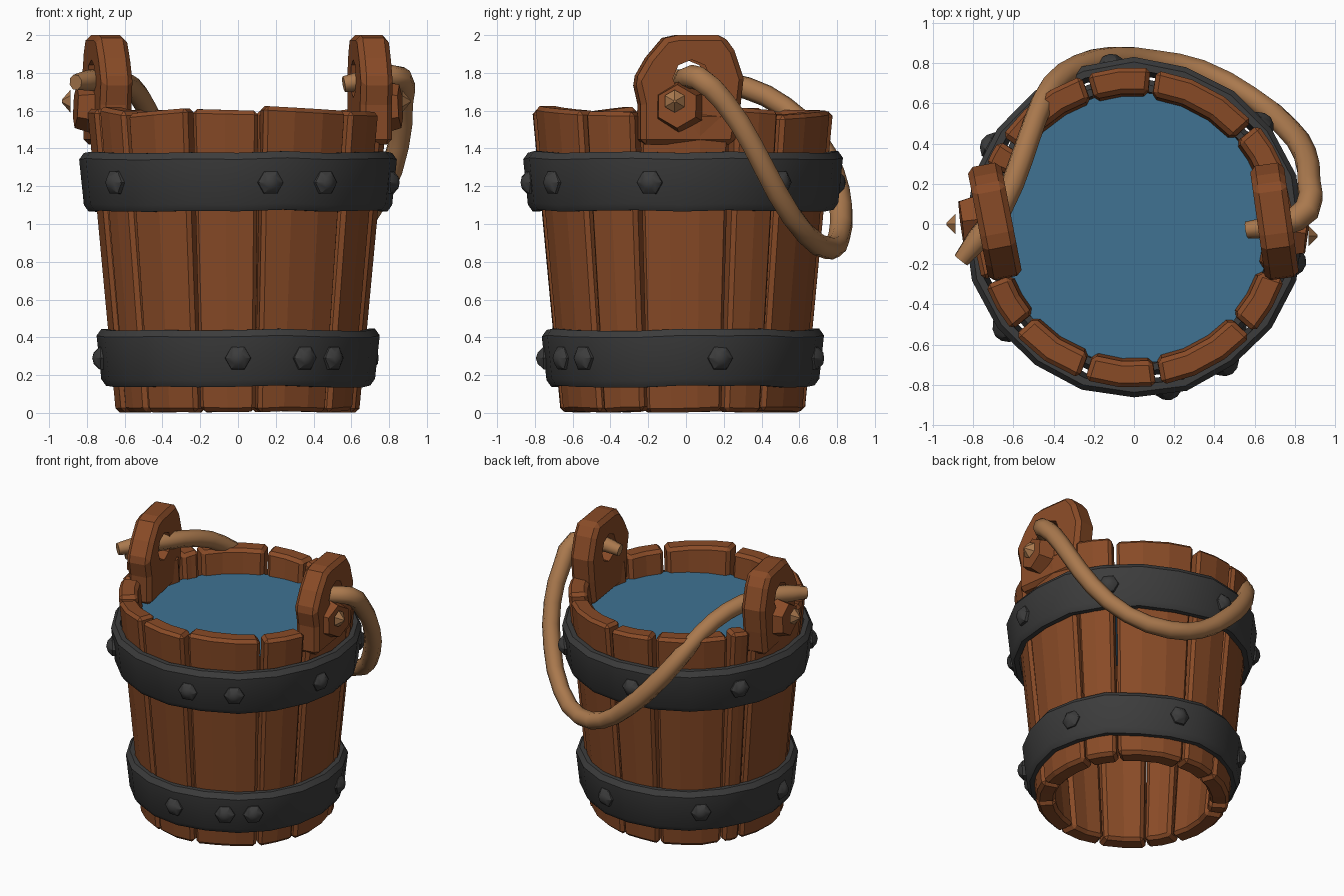
import bpy, bmesh, math, random
from math import sin, cos, radians
from mathutils import Matrix, Vector

random.seed(4)
if "Cube" in bpy.data.objects:
    bpy.data.objects.remove(bpy.data.objects["Cube"])

CY = -0.02       # bucket axis offset in y
WALL = 0.13      # stave thickness


def material(name, rgb):
    m = bpy.data.materials.new(name)
    m.use_nodes = True
    m.diffuse_color = (*rgb, 1)
    bsdf = m.node_tree.nodes["Principled BSDF"]
    bsdf.inputs["Base Color"].default_value = (*rgb, 1)
    bsdf.inputs["Roughness"].default_value = 0.8
    return m


WOOD = material("brown_wood", (0.25, 0.07, 0.02))
IRON = material("dark_iron", (0.045, 0.045, 0.045))
ROPE = material("tan_rope", (0.40, 0.19, 0.075))
WATER = material("blue_water", (0.05, 0.17, 0.29))


def finish(name, bm, mat, smooth=None, bevel=0):
    bmesh.ops.recalc_face_normals(bm, faces=bm.faces)
    me = bpy.data.meshes.new(name)
    bm.to_mesh(me)
    bm.free()
    me.materials.append(mat)
    ob = bpy.data.objects.new(name, me)
    bpy.context.collection.objects.link(ob)
    if smooth:
        smooth_object(ob, smooth)
    if bevel:
        mod = ob.modifiers.new("worn_edges", 'BEVEL')
        mod.width = bevel
        mod.segments = 1
        mod.limit_method = 'ANGLE'
        mod.angle_limit = radians(40)
    return ob


def smooth_object(ob, angle):
    bpy.ops.object.select_all(action='DESELECT')
    ob.select_set(True)
    bpy.context.view_layer.objects.active = ob
    bpy.ops.object.shade_smooth_by_angle(angle=radians(angle))


def wall_radius(z):
    return 0.65 + 0.15 * z / 1.6


def polar(r, deg, z):
    return Vector((r * cos(radians(deg)), CY + r * sin(radians(deg)), z))


# Staves: curved boards of uneven width
def stave(name, a0, a1, top):
    bm = bmesh.new()
    steps = 3 if a1 - a0 > 30 else 2
    shift = random.uniform(-0.008, 0.008)
    tilt = random.uniform(-0.015, 0.015)
    rings = []
    for i in range(steps + 1):
        t = i / steps
        ring = []
        for z in (0.0, top):
            deg = a0 + (a1 - a0) * t
            deg += (0.5 - t) * (2.2 if z else 1.2)
            zz = z + (tilt * (2 * t - 1) if z else random.uniform(0, 0.012))
            r = wall_radius(z) + shift
            ring.append((bm.verts.new(polar(r, deg, zz)),
                         bm.verts.new(polar(r - WALL, deg, zz))))
        (bo, bi), (to, ti) = ring
        rings.append((bo, to, ti, bi))
    for p, q in zip(rings, rings[1:]):
        for k in range(4):
            n = (k + 1) % 4
            bm.faces.new((p[k], p[n], q[n], q[k]))
    bm.faces.new(rings[0])
    bm.faces.new(rings[-1])
    finish(name, bm, WOOD, bevel=0.022)


joints = [-18, 20, 41, 83, 108, 146, 158, 200, 221, 251, 279, 318, 342]
for n, (a, b) in enumerate(zip(joints, joints[1:])):
    stave(f"stave_{n + 1}", a, b, random.uniform(1.585, 1.615))


# Tall handle boards with an eye for the rope
HEAD = [(-0.25, 1.42), (-0.25, 1.63), (-0.28, 1.76), (-0.21, 1.88), (-0.12, 1.985),
        (-0.05, 2.0), (0.19, 2.0), (0.25, 1.92), (0.30, 1.77), (0.28, 1.6), (0.25, 1.42)]


def handle_board(name, x, turn, eye_y):
    bm = bmesh.new()
    face = bm.faces.new([bm.verts.new((-0.085, y, z)) for y, z in HEAD])
    out = bmesh.ops.extrude_face_region(bm, geom=[face])
    moved = [g for g in out["geom"] if isinstance(g, bmesh.types.BMVert)]
    bmesh.ops.translate(bm, verts=moved, vec=(0.17, 0, 0))
    place = Matrix.Translation((x, 0, 0)) @ Matrix.Rotation(radians(turn), 4, 'Z')
    bmesh.ops.transform(bm, matrix=place, verts=bm.verts)
    board = finish(name, bm, WOOD, bevel=0.028)
    cut = bmesh.new()
    bmesh.ops.create_cone(cut, cap_ends=True, segments=8, radius1=0.1, radius2=0.1, depth=0.6,
                          matrix=Matrix.Translation((x, eye_y, 1.77)) @ Matrix.Rotation(math.pi / 2, 4, 'Y'))
    cutter = finish(name + "_eye_cutter", cut, WOOD)
    cutter.hide_render = True
    cutter.hide_set(True)
    cutter.display_type = 'WIRE'
    mod = board.modifiers.new("rope_eye", 'BOOLEAN')
    mod.operation = 'DIFFERENCE'
    mod.object = cutter
    # Bake the eye so the cutter can go
    dg = bpy.context.evaluated_depsgraph_get()
    baked = bpy.data.meshes.new_from_object(board.evaluated_get(dg))
    board.modifiers.clear()
    board.data = baked
    bpy.data.objects.remove(cutter)


handle_board("left_handle_board", 0.70, 8, 0.03)
handle_board("right_handle_board", -0.69, 11, 0.0)


# Hexagonal bosses and the small pin tips in front of them
def cone(name, mat, pos, axis, r1, r2, depth, sides=6, smooth=None):
    bm = bmesh.new()
    rot = Vector(axis).to_track_quat('Z', 'Y').to_matrix().to_4x4()
    bmesh.ops.create_cone(bm, cap_ends=True, segments=sides, radius1=r1, radius2=r2,
                          depth=depth, matrix=Matrix.Translation(pos) @ rot)
    return finish(name, bm, mat, smooth)


for side, s, y in (("left", 1, -0.04), ("right", -1, 0.02)):
    cone(side + "_boss", WOOD, (s * 0.80, y, 1.62), (s, -0.12, 0.05), 0.145, 0.115, 0.12)
    tip = 0.89 if s > 0 else 0.91
    cone(side + "_pin_tip", ROPE, (s * tip, y - 0.02, 1.65), (s, 0, 0), 0.06, 0.008, 0.045)


# Iron bands with chamfered edges
def band(name, z0, z1, r0, r1):
    profile = [(r0 - 0.06, z0), (r0 - 0.025, z0), (r0, z0 + 0.035),
               (r1, z1 - 0.035), (r1 - 0.025, z1), (r1 - 0.06, z1)]
    bm = bmesh.new()
    count = 20
    rings = []
    for i in range(count):
        wob = random.uniform(-0.006, 0.006)
        rings.append([bm.verts.new(polar(r + wob, 360 * i / count, z + wob)) for r, z in profile])
    for i in range(count):
        p, q = rings[i], rings[(i + 1) % count]
        for k in range(len(profile)):
            n = (k + 1) % len(profile)
            bm.faces.new((p[k], q[k], q[n], p[n]))
    finish(name, bm, IRON, smooth=35)


band("lower_band", 0.14, 0.44, 0.72, 0.745)
band("upper_band", 1.07, 1.38, 0.82, 0.845)


# Domed hexagonal rivets
def rivet(name, deg, z, r):
    out = Vector((cos(radians(deg)), sin(radians(deg)), 0))
    bm = bmesh.new()
    rings = [[bm.verts.new((rad * cos(k * math.pi / 3), rad * sin(k * math.pi / 3), h))
              for k in range(6)] for rad, h in ((0.07, -0.03), (0.068, 0.005), (0.035, 0.035))]
    for p, q in zip(rings, rings[1:]):
        for k in range(6):
            n = (k + 1) % 6
            bm.faces.new((p[k], p[n], q[n], q[k]))
    tip = bm.verts.new((0, 0, 0.045))
    for k in range(6):
        bm.faces.new((rings[-1][k], rings[-1][(k + 1) % 6], tip))
    bm.faces.new(rings[0])
    turn = out.to_track_quat('Z', 'Y').to_matrix().to_4x4()
    bmesh.ops.transform(bm, matrix=Matrix.Translation(polar(r, deg, z)) @ turn, verts=bm.verts)
    finish(name, bm, IRON, smooth=30)


for n, deg in enumerate((-78, -56, -12, 39, 98, 150, 218)):
    rivet(f"upper_rivet_{n + 1}", deg, 1.22, 0.83)
for n, deg in enumerate((-90, -61, -46, 16, 76, 132, 185)):
    rivet(f"lower_rivet_{n + 1}", deg, 0.29, 0.73)

# Water surface
bm = bmesh.new()
bmesh.ops.create_circle(bm, cap_ends=True, segments=24, radius=0.68,
                        matrix=Matrix.Translation((0, CY, 1.43)))
finish("water", bm, WATER)

# Rope handle hanging down behind the bucket
PATH = [(0.56, -0.03, 1.74), (0.74, 0, 1.77), (0.86, 0.07, 1.77), (0.87, 0.2, 1.65),
        (0.85, 0.35, 1.42), (0.76, 0.48, 1.17), (0.58, 0.63, 0.95), (0.33, 0.76, 0.87),
        (0.1, 0.81, 0.93), (-0.1, 0.82, 1.08), (-0.27, 0.78, 1.26), (-0.41, 0.68, 1.46),
        (-0.49, 0.52, 1.62), (-0.56, 0.32, 1.72), (-0.66, 0.08, 1.76),
        (-0.78, -0.08, 1.76), (-0.86, -0.18, 1.75)]
curve = bpy.data.curves.new("rope_handle", 'CURVE')
curve.dimensions = '3D'
curve.bevel_depth = 0.06
curve.bevel_resolution = 2
curve.use_fill_caps = True
curve.resolution_u = 2
spline = curve.splines.new('BEZIER')
spline.bezier_points.add(len(PATH) - 1)
for i, (bp, co) in enumerate(zip(spline.bezier_points, PATH)):
    bp.co = co
    bp.handle_left_type = bp.handle_right_type = 'AUTO'
    bp.radius = 0.7 if i in (0, len(PATH) - 1) else random.uniform(0.95, 1.1)
curve.materials.append(ROPE)
rope = bpy.data.objects.new("rope_handle", curve)
bpy.context.collection.objects.link(rope)
bpy.ops.object.select_all(action='DESELECT')
rope.select_set(True)
bpy.context.view_layer.objects.active = rope
bpy.ops.object.convert(target='MESH')
smooth_object(bpy.context.view_layer.objects.active, 50)
